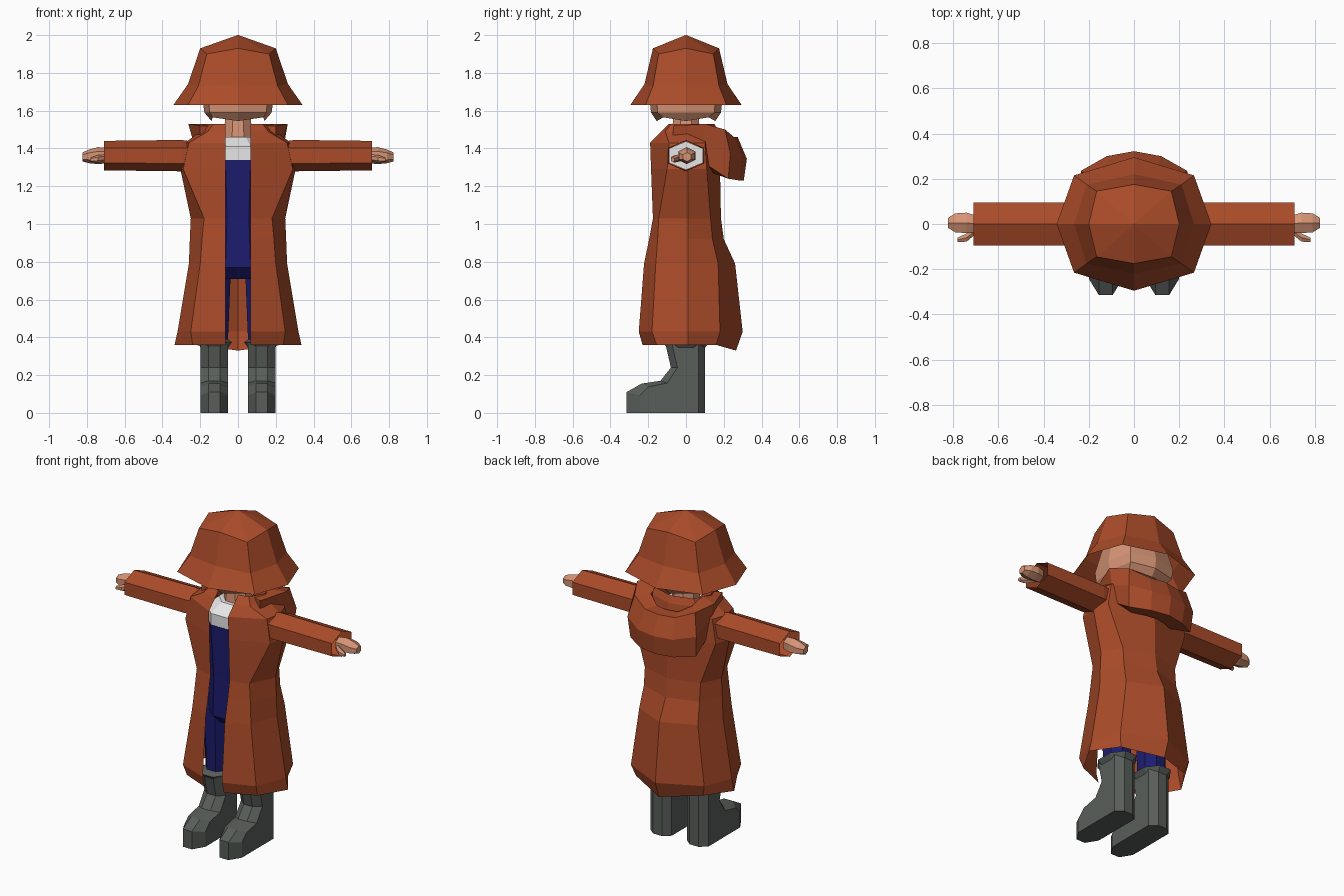
import bpy
import bmesh
from math import sin, cos, pi

cube = bpy.data.objects.get("Cube")
if cube:
    bpy.data.objects.remove(cube)


def material(name, r, g, b):
    m = bpy.data.materials.new(name)
    m.use_nodes = True
    m.diffuse_color = (r, g, b, 1)
    shader = next(n for n in m.node_tree.nodes if n.type == "BSDF_PRINCIPLED")
    shader.inputs["Base Color"].default_value = (r, g, b, 1)
    shader.inputs["Roughness"].default_value = 0.9
    return m


RUST = material("rust cloth", 0.4, 0.07, 0.022)
SKIN = material("skin", 0.68, 0.3, 0.18)
NAVY = material("navy cloth", 0.012, 0.012, 0.16)
RUBBER = material("grey rubber", 0.098, 0.112, 0.102)
WHITE = material("white cloth", 0.8, 0.8, 0.8)


def loft(name, rings, mat, closed=True, start=True, end=True):
    """Skin a list of equally long point rings, optionally capping the ends."""
    bm = bmesh.new()
    rows = [[bm.verts.new(p) for p in ring] for ring in rings]
    n = len(rows[0])
    for a, b in zip(rows, rows[1:]):
        for i in range(n if closed else n - 1):
            j = (i + 1) % n
            bm.faces.new((a[i], a[j], b[j], b[i]))
    if start:
        bm.faces.new(rows[0])
    if end:
        bm.faces.new(rows[-1])
    bmesh.ops.recalc_face_normals(bm, faces=bm.faces)
    mesh = bpy.data.meshes.new(name)
    bm.to_mesh(mesh)
    bm.free()
    mesh.materials.append(mat)
    obj = bpy.data.objects.new(name, mesh)
    bpy.context.collection.objects.link(obj)
    return obj


def octagon(z, rx, ry, cx=0, cy=0, n=8):
    """Horizontal ring with flat sides; rx and ry are its half widths."""
    k = 1 / cos(pi / n)
    turns = [2 * pi * (i + 0.5) / n for i in range(n)]
    return [(cx + k * rx * cos(t), cy + k * ry * sin(t), z) for t in turns]


def mirrored(half):
    """Half outline ending on x = 0, completed on the other side."""
    return half + [(-x, y, z) for x, y, z in reversed(half[:-1])]


# Hat and head: cardinal and diagonal points have their own radii and heights
def head_ring(zc, cx, cy, zd, dx, dy):
    return [(cx, 0, zc), (dx, dy, zd), (0, cy, zc), (-dx, dy, zd),
            (-cx, 0, zc), (-dx, -dy, zd), (0, -cy, zc), (dx, -dy, zd)]


loft("hat", [
    head_ring(2, 0.002, 0.002, 2, 0.001, 0.001),
    head_ring(1.93, 0.2, 0.175, 1.9, 0.165, 0.145),
    head_ring(1.74, 0.265, 0.22, 1.73, 0.21, 0.175),
    head_ring(1.63, 0.342, 0.295, 1.63, 0.265, 0.215),
], RUST, end=False)
loft("head", [
    head_ring(1.545, 0.14, 0.155, 1.565, 0.135, 0.12),
    head_ring(1.59, 0.178, 0.185, 1.59, 0.15, 0.15),
    head_ring(1.65, 0.186, 0.192, 1.65, 0.155, 0.155),
    head_ring(1.85, 0.15, 0.14, 1.85, 0.12, 0.11),
], SKIN)
loft("neck", [octagon(1.4, 0.08, 0.08), octagon(1.56, 0.068, 0.068)], SKIN)

# Clothes under the coat
loft("shirt", [octagon(1.33, 0.16, 0.15, 0, -0.02), octagon(1.41, 0.16, 0.15, 0, -0.02),
               octagon(1.46, 0.1, 0.1)], WHITE)
loft("dungarees", [octagon(0.71, 0.15, 0.09), octagon(0.77, 0.16, 0.15),
                   octagon(1.03, 0.14, 0.14, 0, -0.015),
                   octagon(1.34, 0.16, 0.15, 0, -0.022)], NAVY)


# Coat: front edge, front corner, side, back corner, back middle
def coat_ring(z, fy, bx, by, cx, dx, dy, ey, drop=0):
    return mirrored([(0.065, fy, z), (bx, by, z), (cx, 0.01, z),
                     (dx, dy, z), (0, ey, z - drop)])


loft("coat", [
    coat_ring(1.53, -0.09, 0.13, -0.08, 0.18, 0.13, 0.11, 0.15),
    coat_ring(1.49, -0.13, 0.16, -0.11, 0.2, 0.16, 0.12, 0.17),
    coat_ring(1.43, -0.19, 0.26, -0.09, 0.28, 0.25, 0.1, 0.18),
    coat_ring(1.29, -0.185, 0.29, -0.1, 0.305, 0.28, 0.11, 0.18),
    coat_ring(1.03, -0.175, 0.18, -0.145, 0.25, 0.19, 0.13, 0.185),
    coat_ring(0.92, -0.195, 0.19, -0.15, 0.255, 0.19, 0.14, 0.2),
    coat_ring(0.79, -0.222, 0.2, -0.16, 0.26, 0.2, 0.17, 0.26),
    coat_ring(0.43, -0.25, 0.25, -0.18, 0.32, 0.25, 0.18, 0.3),
    coat_ring(0.36, -0.23, 0.24, -0.155, 0.336, 0.23, 0.16, 0.265, 0.03),
], RUST, closed=False, start=False, end=False)


# Hood hanging behind the neck, swept from one shoulder to the other
def hood_section(x, y, top, low, shoulder, s=1):
    mid = (top + low) / 2
    shape = [(0.6, top), (shoulder, top), (1, mid), (0.95, low), (0.6, low + 0.03)]
    return [(s * x * k, y * k, z) for k, z in shape]


stations = [(0.2, -0.07, 1.52, 1.44, 1), (0.235, 0.09, 1.53, 1.33, 1.12),
            (0.235, 0.235, 1.5, 1.24, 0.88), (0.12, 0.3, 1.46, 1.23, 0.85),
            (0, 0.322, 1.46, 1.23, 0.85)]
sections = [hood_section(*st) for st in stations]
sections += [hood_section(*st, s=-1) for st in reversed(stations[:-1])]
loft("hood", sections, RUST)


# Arms: pointed hexagon sections along x
def arm_ring(x, ry, rz, cy=0, cz=1.362):
    turns = [pi / 2 + i * pi / 3 for i in range(6)]
    return [(x, cy + ry * cos(t) / cos(pi / 6), cz + rz * sin(t)) for t in turns]


def boot_slice(x, inset):
    """Boot side profile; the outer slices are drawn in for a chamfer."""
    i = inset
    return [(x, 0.1 - i, 0), (x, 0.1 - i, 0.37), (x, -0.11 + i, 0.37),
            (x, -0.08 + i, 0.24), (x, -0.135 + i, 0.17 - i / 3),
            (x, -0.235 + i, 0.155 - i / 2), (x, -0.315 + i * 2, 0.11 - i / 2),
            (x, -0.315 + i * 2, 0)]


for side, s in (("left", 1), ("right", -1)):
    # Hollow sleeve with the shirt showing deep inside
    loft(side + "_sleeve", [arm_ring(s * 0.2, 0.08, 0.07),
                            arm_ring(s * 0.3, 0.095, 0.083),
                            arm_ring(s * 0.71, 0.095, 0.078)], RUST,
         start=False, end=False)
    loft(side + "_shirt_sleeve", [arm_ring(s * 0.22, 0.07, 0.06),
                                  arm_ring(s * 0.33, 0.09, 0.076)], WHITE)
    # Hand and thumb
    loft(side + "_hand", [arm_ring(s * 0.69, 0.035, 0.04),
                          arm_ring(s * 0.74, 0.045, 0.045, 0.005),
                          arm_ring(s * 0.79, 0.042, 0.036, 0.005, 1.358),
                          arm_ring(s * 0.822, 0.022, 0.024, 0.005, 1.355)], SKIN)
    loft(side + "_thumb", [arm_ring(s * 0.7, 0.015, 0.018, -0.03, 1.35),
                           arm_ring(s * 0.74, 0.018, 0.02, -0.06, 1.345),
                           arm_ring(s * 0.78, 0.01, 0.012, -0.07, 1.34)], SKIN)
    # Leg and boot
    cx = s * 0.125
    loft(side + "_trouser_leg", [octagon(0.34, 0.07, 0.08, cx),
                                 octagon(0.78, 0.088, 0.1, cx)], NAVY)
    loft(side + "_boot", [boot_slice(cx + dx, i) for dx, i in
                          ((-0.073, 0.035), (-0.03, 0), (0.03, 0), (0.073, 0.035))],
         RUBBER)
    loft(side + "_boot_rim", [octagon(0.345, 0.072, 0.1, cx),
                              octagon(0.375, 0.093, 0.125, cx),
                              octagon(0.39, 0.07, 0.085, cx)], RUBBER)
